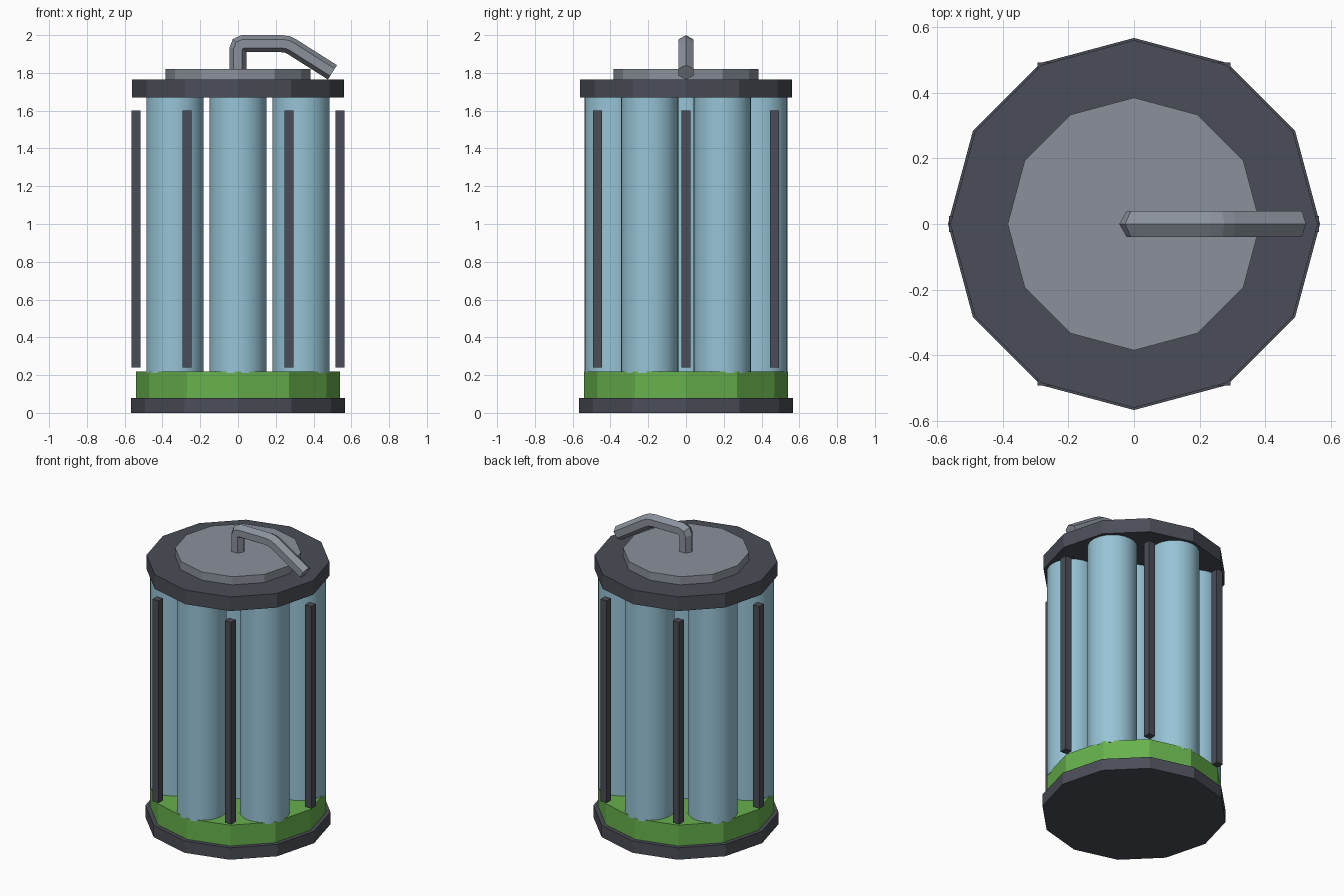
import bpy, bmesh
from math import cos, sin, pi, radians
from mathutils import Vector

cube = bpy.data.objects.get("Cube")
if cube:
    bpy.data.objects.remove(cube, do_unlink=True)


def material(name, rgb):
    m = bpy.data.materials.new(name)
    m.use_nodes = True
    m.diffuse_color = (*rgb, 1)
    m.node_tree.nodes["Principled BSDF"].inputs["Base Color"].default_value = (*rgb, 1)
    return m


dark = material("dark_metal", (0.068, 0.075, 0.095))
grey = material("grey_metal", (0.26, 0.285, 0.33))
green = material("green_paint", (0.135, 0.44, 0.073))
blue = material("pale_blue", (0.31, 0.55, 0.67))


def cylinder(name, radius, bottom, top, mat, sides=12, x=0, y=0, smooth=False):
    bpy.ops.mesh.primitive_cylinder_add(vertices=sides, radius=radius, depth=top - bottom,
                                        location=(x, y, (bottom + top) / 2))
    ob = bpy.context.object
    ob.name = name
    ob.data.materials.append(mat)
    if smooth:
        bpy.ops.object.shade_smooth_by_angle(angle=radians(40))
    return ob


def bar(name, x, y, width, bottom, top, mat):
    bpy.ops.mesh.primitive_cube_add(size=1, location=(x, y, (bottom + top) / 2))
    ob = bpy.context.object
    ob.name = name
    ob.scale = (width, width, top - bottom)
    ob.data.materials.append(mat)


def sweep(name, path, radius, sides, mat):
    """Sweep a regular polygon along a path in the xz plane, with mitred bends."""
    pts = [Vector((x, 0, z)) for x, z in path]
    bm = bmesh.new()
    rings = []
    for i, p in enumerate(pts):
        before = (p - pts[i - 1]).normalized() if i else (pts[1] - p).normalized()
        after = (pts[i + 1] - p).normalized() if i < len(pts) - 1 else before
        along = (before + after).normalized()
        normal = Vector((-along.z, 0, along.x)) / along.dot(before)
        rings.append([bm.verts.new(p + normal * radius * cos(2 * pi * k / sides)
                                   + Vector((0, radius * sin(2 * pi * k / sides), 0)))
                      for k in range(sides)])
    for a, b in zip(rings, rings[1:]):
        for k in range(sides):
            n = (k + 1) % sides
            bm.faces.new((a[k], a[n], b[n], b[k]))
    bm.faces.new(rings[0])
    bm.faces.new(rings[-1])
    bmesh.ops.recalc_face_normals(bm, faces=bm.faces)
    mesh = bpy.data.meshes.new(name)
    bm.to_mesh(mesh)
    bm.free()
    mesh.materials.append(mat)
    bpy.context.collection.objects.link(bpy.data.objects.new(name, mesh))


# Stacked twelve-sided plates
cylinder("base_plate", 0.567, 0, 0.08, dark)
cylinder("green_band", 0.54, 0.08, 0.22, green)
cylinder("top_plate", 0.56, 1.67, 1.765, dark)
cylinder("cap_disc", 0.385, 1.765, 1.82, grey)

# Bundle of tubes: one in the middle, six around it, and six guard bars
cylinder("centre_tube", 0.152, 0.21, 1.68, blue, 32, smooth=True)
for i in range(6):
    a = i * pi / 3
    t = a + pi / 6
    cylinder(f"outer_tube_{i + 1}", 0.152, 0.21, 1.68, blue, 32,
             0.385 * cos(t), 0.385 * sin(t), smooth=True)
    bar(f"guard_bar_{i + 1}", 0.54 * cos(a), 0.54 * sin(a), 0.048, 0.24, 1.6, dark)

# Bent lever on the cap
lever_path = [(0, 1.8), (0, 1.925), (0.008, 1.946), (0.028, 1.955), (0.23, 1.955),
              (0.262, 1.95), (0.29, 1.936), (0.5, 1.803)]
sweep("lever", lever_path, 0.045, 6, grey)
